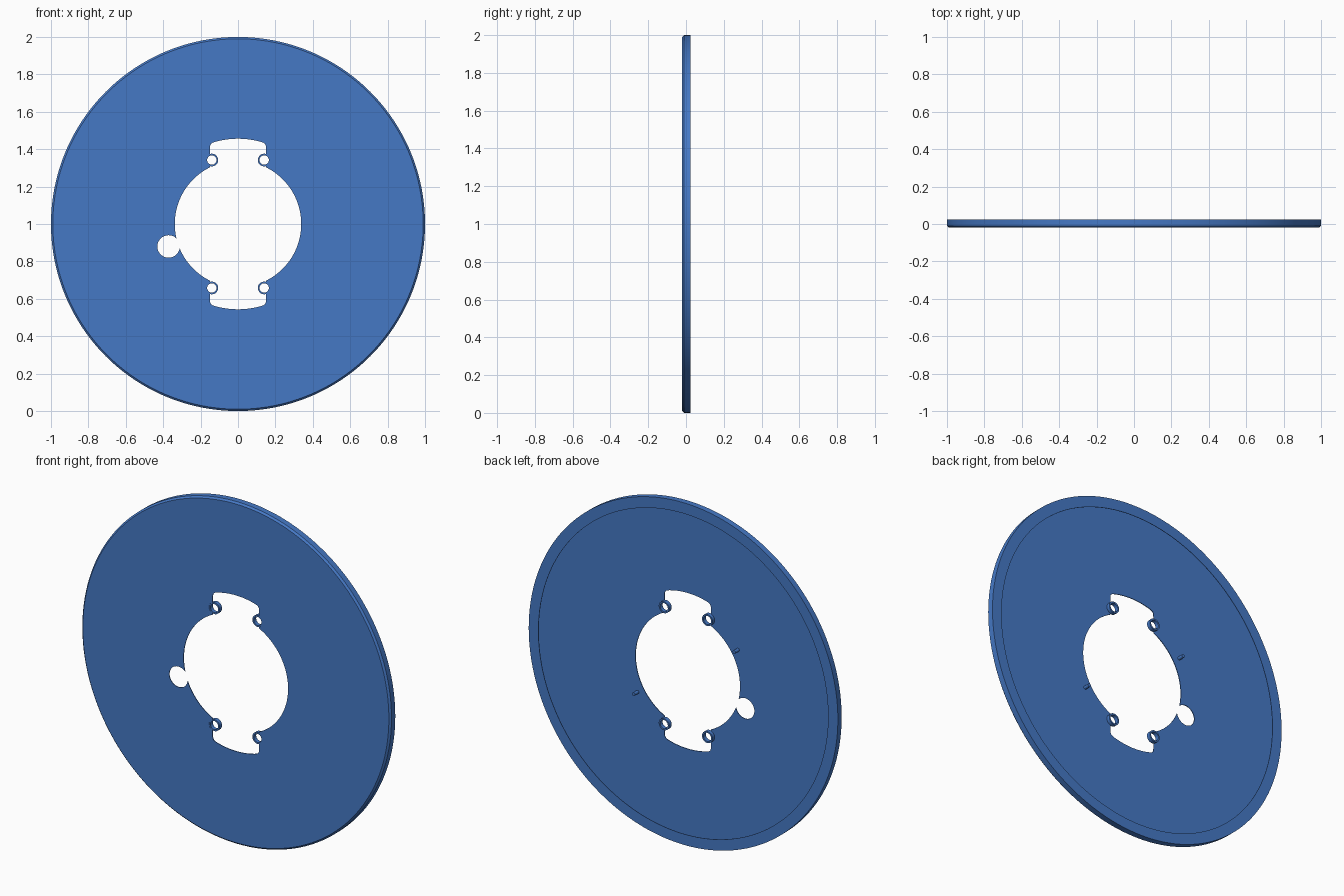
import bpy, bmesh
from math import sin, cos, pi, radians, asin

if "Cube" in bpy.data.objects:
    bpy.data.objects.remove(bpy.data.objects["Cube"])

CZ = 1.0  # height of the disc axis
blue = bpy.data.materials.new("blue")
blue.diffuse_color = (0.06, 0.19, 0.56, 1)
blue.use_nodes = True
blue.node_tree.nodes["Principled BSDF"].inputs["Base Color"].default_value = blue.diffuse_color


def finish(name, bm):
    bmesh.ops.remove_doubles(bm, verts=bm.verts, dist=1e-5)
    bmesh.ops.recalc_face_normals(bm, faces=bm.faces)
    me = bpy.data.meshes.new(name)
    bm.to_mesh(me)
    bm.free()
    me.materials.append(blue)
    ob = bpy.data.objects.new(name, me)
    bpy.context.collection.objects.link(ob)
    return ob


def lathe(name, profile, x=0, z=0, seg=48):
    """Revolve a closed (radius, y) profile about the y direction."""
    bm = bmesh.new()
    rings = [[bm.verts.new((x + r * cos(2 * pi * i / seg), y, CZ + z + r * sin(2 * pi * i / seg)))
              for i in range(seg)] for r, y in profile]
    n = len(rings)
    for k in range(n):
        a, b = rings[k], rings[(k + 1) % n]
        if profile[k][0] == 0 and profile[(k + 1) % n][0] == 0:
            continue
        for i in range(seg):
            j = (i + 1) % seg
            bm.faces.new((a[i], a[j], b[j], b[i]))
    return finish(name, bm)


def prism(name, pts, y0=-0.2, y1=0.2):
    """Extrude an (x, z) outline along y."""
    bm = bmesh.new()
    f = bm.faces.new([bm.verts.new((x, y0, CZ + z)) for x, z in pts])
    new = bmesh.ops.extrude_face_region(bm, geom=[f])["geom"]
    bmesh.ops.translate(bm, vec=(0, y1 - y0, 0), verts=[v for v in new if isinstance(v, bmesh.types.BMVert)])
    return finish(name, bm)


def circle(cx, cz, r, n):
    return [(cx + r * cos(2 * pi * i / n), cz + r * sin(2 * pi * i / n)) for i in range(n)]


def smooth(ob):
    bpy.ops.object.select_all(action='DESELECT')
    ob.select_set(True)
    bpy.context.view_layer.objects.active = ob
    bpy.ops.object.shade_smooth_by_angle(angle=radians(30))


# plate: thin front sheet with bore, chamfered edge, side wall and inward back lip
plate = lathe("plate", [(0.338, -0.02), (0.99, -0.02), (1.0, -0.01), (1.0, 0.025), (0.937, 0.025),
                        (0.937, 0.022), (0.996, 0.022), (0.996, -0.009), (0.988, -0.016),
                        (0.338, -0.016)], seg=192)

# opening cutters: two slots, side keyhole, seats for the screw sleeves
bosses = [(sx * 0.14, sz * 0.342) for sx in (-1, 1) for sz in (-1, 1)]
cutters = [prism("keyhole_cutter", circle(-0.371, -0.12, 0.06, 48))]
half = [(0.15, 0.1), (0.15, 0.405), (0.1485, 0.42), (0.144, 0.429), (0.134, 0.4355)]
a = asin(0.12 / 0.456)
arc = [(0.456 * sin(a - 2 * a * i / 16), 0.456 * cos(a - 2 * a * i / 16)) for i in range(17)]
slot = half + arc + [(-x, z) for x, z in reversed(half)]
for s in (1, -1):
    cutters.append(prism("slot_cutter", [(x, s * z) for x, z in slot]))
for x, z in bosses:
    cutters.append(prism("sleeve_seat_cutter", circle(x, z, 0.033, 32)))

for c in cutters:
    bpy.context.view_layer.objects.active = plate
    m = plate.modifiers.new("cut", 'BOOLEAN')
    m.operation, m.solver, m.object = 'DIFFERENCE', 'EXACT', c
    bpy.ops.object.modifier_apply(modifier=m.name)
    bpy.data.objects.remove(c, do_unlink=True)
smooth(plate)

# screw sleeves at the slot corners
for x, z in bosses:
    smooth(lathe("screw_sleeve", [(0.025, -0.019), (0.034, -0.019), (0.034, 0.004), (0.025, 0.004)], x, z, 32))

# two small locating pins on the back
for s in (1, -1):
    smooth(lathe("locating_pin", [(0, -0.018), (0.01, -0.018), (0.01, 0.02), (0, 0.02)],
                 s * 0.325, -s * 0.21, 24))
